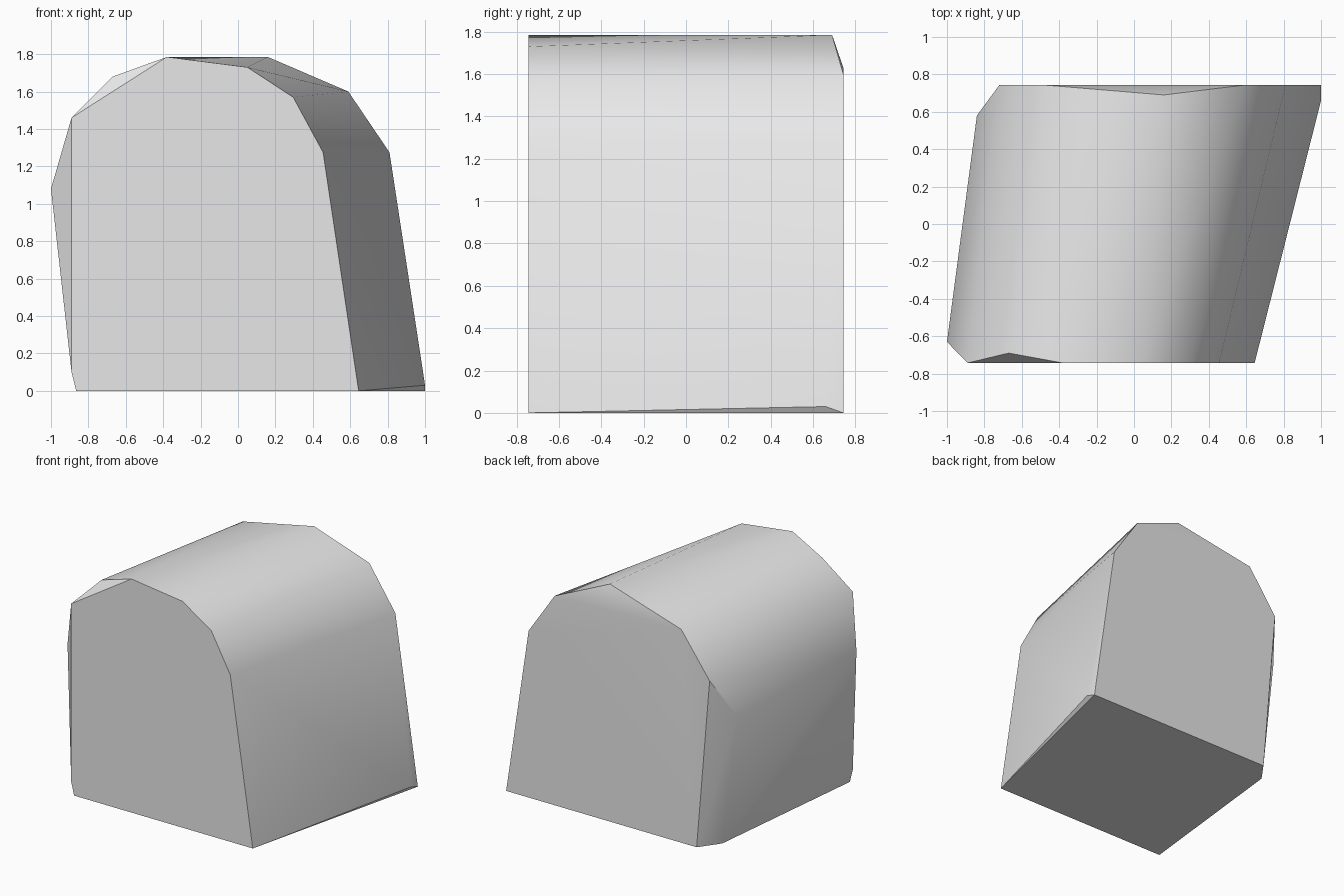
import bpy
import bmesh
from math import radians

cube = bpy.data.objects.get("Cube")
if cube:
    bpy.data.objects.remove(cube, do_unlink=True)

# Plain grey stone
grey = bpy.data.materials.new("stone_grey")
grey.use_nodes = True
colour = (0.8, 0.8, 0.8, 1)
grey.diffuse_color = colour
grey.node_tree.nodes["Principled BSDF"].inputs["Base Color"].default_value = colour

HALF_DEPTH = 0.743

# Arched end outlines as (x, z), the back one shifted sideways
front_outline = [(-0.865, 0), (-0.89, 0.1), (-0.89, 1.46), (-0.38, 1.785),
                 (0.05, 1.73), (0.295, 1.57), (0.455, 1.275), (0.645, 0)]
back_outline = [(-0.61, 0), (-0.72, 1.3), (-0.48, 1.63),
                (0.59, 1.6), (0.81, 1.275), (1, 0)]

# Chipped corners set in from the two ends
chips = [(-1, -0.63, 1.08), (-0.67, -0.69, 1.68), (0.16, 0.69, 1.785),
         (-0.84, 0.58, 1.0), (-0.72, 0.59, 0), (1, 0.66, 0.03)]

points = [(x, -HALF_DEPTH, z) for x, z in front_outline]
points += [(x, HALF_DEPTH, z) for x, z in back_outline]
points += chips

# Wrap the outlines and chips in one solid skin with flat ends
bm = bmesh.new()
for p in points:
    bm.verts.new(p)
bmesh.ops.convex_hull(bm, input=bm.verts)
bmesh.ops.dissolve_limit(bm, angle_limit=radians(1), verts=bm.verts, edges=bm.edges)
bmesh.ops.recalc_face_normals(bm, faces=bm.faces)
mesh = bpy.data.meshes.new("stone_block")
bm.to_mesh(mesh)
bm.free()
mesh.materials.append(grey)

block = bpy.data.objects.new("stone_block", mesh)
bpy.context.collection.objects.link(block)

# Rounded sides, crisp ends
bpy.ops.object.select_all(action="DESELECT")
block.select_set(True)
bpy.context.view_layer.objects.active = block
bpy.ops.object.shade_smooth_by_angle(angle=radians(30))
